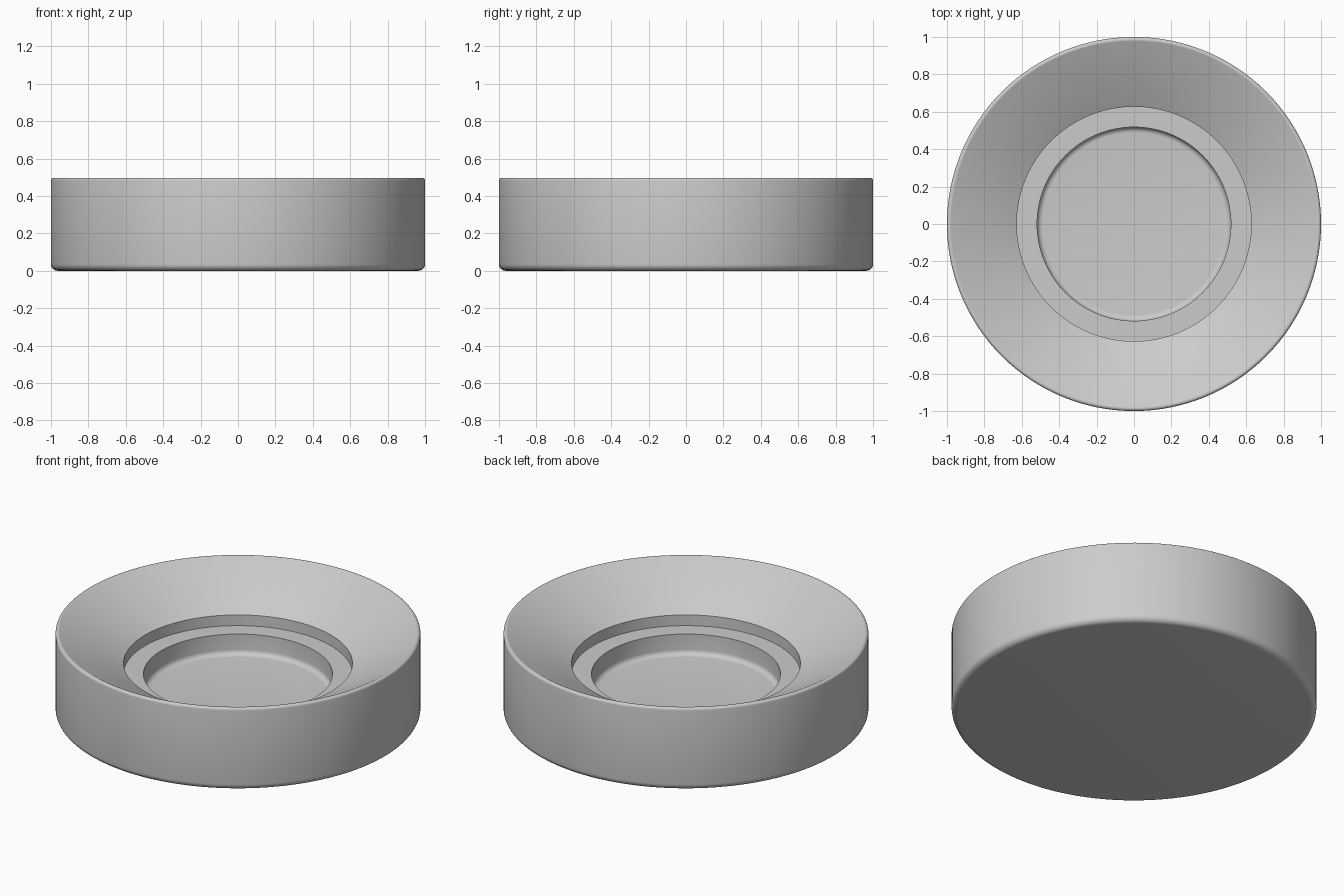
import bpy
import bmesh
import math

cube = bpy.data.objects.get("Cube")
if cube:
    bpy.data.objects.remove(cube, do_unlink=True)

SEGMENTS = 128


def make_material(name, color):
    mat = bpy.data.materials.new(name)
    mat.use_nodes = True
    mat.diffuse_color = color
    mat.node_tree.nodes["Principled BSDF"].inputs["Base Color"].default_value = color
    return mat


def arc(r, z, radius, start, end, steps=6):
    """Fillet points around the centre (r, z), angles in degrees."""
    angles = [math.radians(start + (end - start) * i / steps) for i in range(steps + 1)]
    return [(r + radius * math.cos(a), z + radius * math.sin(a)) for a in angles]


def lathe(name, profile, mat):
    """Spin a profile whose two ends are closed by flat round caps."""
    bm = bmesh.new()
    rings = []
    for r, z in profile:
        rings.append([bm.verts.new((r * math.cos(math.tau * i / SEGMENTS),
                                    r * math.sin(math.tau * i / SEGMENTS), z))
                      for i in range(SEGMENTS)])
    for low, high in zip(rings, rings[1:]):
        for i in range(SEGMENTS):
            j = (i + 1) % SEGMENTS
            bm.faces.new((low[i], low[j], high[j], high[i]))
    bm.faces.new(rings[0][::-1])
    bm.faces.new(rings[-1])
    bmesh.ops.recalc_face_normals(bm, faces=bm.faces)
    mesh = bpy.data.meshes.new(name)
    bm.to_mesh(mesh)
    bm.free()
    mesh.materials.append(mat)
    obj = bpy.data.objects.new(name, mesh)
    bpy.context.collection.objects.link(obj)
    bpy.ops.object.select_all(action="DESELECT")
    obj.select_set(True)
    bpy.context.view_layer.objects.active = obj
    bpy.ops.object.shade_smooth_by_angle(angle=math.radians(35))
    return obj


grey = make_material("plain grey", (0.6, 0.6, 0.6, 1.0))

# Outer wall with rounded foot and lip
profile = arc(0.965, 0.035, 0.035, -90, 0)
profile += arc(0.985, 0.482, 0.015, 0, 118)
# Sloping dish, then the step down to the ledge
profile += [(0.627, 0.303), (0.627, 0.238)]
# Ledge and central well with a filleted floor
profile += [(0.518, 0.238)]
profile += arc(0.488, 0.145, 0.03, 0, -90)

lathe("round_dish", profile, grey)
